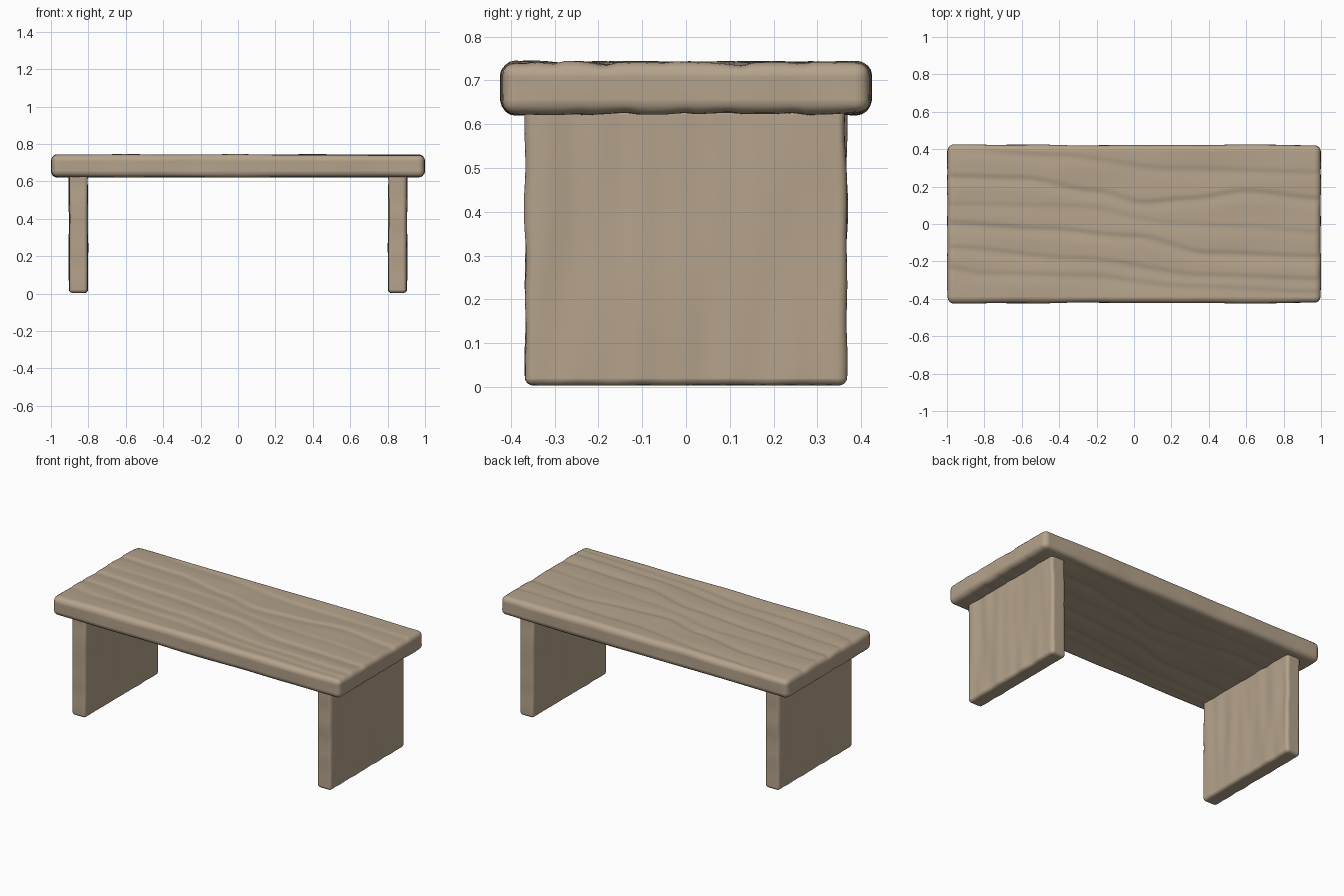
import bpy, bmesh, math
from mathutils import Vector, noise

if "Cube" in bpy.data.objects:
    bpy.data.objects.remove(bpy.data.objects["Cube"])

wood = bpy.data.materials.new("light brown wood")
wood.diffuse_color = (0.46, 0.365, 0.26, 1)
wood.use_nodes = True
wood.node_tree.nodes["Principled BSDF"].inputs["Base Color"].default_value = wood.diffuse_color


def rounded_block(name, lo, hi, radius, steps, warp):
    """Bevelled box, sliced into a fine grid, then warped by a function."""
    lo, hi = Vector(lo), Vector(hi)
    bm = bmesh.new()
    bmesh.ops.create_cube(bm, size=1)
    for v in bm.verts:
        v.co = Vector([(lo[i] + hi[i]) / 2 + v.co[i] * (hi[i] - lo[i]) for i in range(3)])
    bmesh.ops.bevel(bm, geom=bm.edges[:], offset=radius, segments=4, profile=0.5, affect='EDGES')
    for axis in range(3):
        a, b = lo[axis] + radius * 1.05, hi[axis] - radius * 1.05
        n = max(2, round((b - a) / steps[axis]))
        normal = Vector([float(i == axis) for i in range(3)])
        for k in range(n + 1):
            bmesh.ops.bisect_plane(bm, geom=bm.verts[:] + bm.edges[:] + bm.faces[:],
                                   plane_co=normal * (a + (b - a) * k / n), plane_no=normal)
    bm.normal_update()
    for v, co in [(v, warp(v.co.copy(), v.normal.copy())) for v in bm.verts]:
        v.co = co
    me = bpy.data.meshes.new(name)
    bm.to_mesh(me)
    bm.free()
    me.materials.append(wood)
    me.polygons.foreach_set("use_smooth", [True] * len(me.polygons))
    ob = bpy.data.objects.new(name, me)
    bpy.context.collection.objects.link(ob)
    return ob


# Wood grain furrows: (x, y) points along each line, with depth
FURROWS = [
    (0.006, [(-1, .25), (-.6, .24), (-.2, .17), (.05, .11), (.3, .13), (.6, .17), (1, .13)]),
    (0.006, [(-1, 0), (-.5, -.03), (0, -.07), (.4, -.16), (1, -.18)]),
    (0.004, [(-1, -.24), (-.8, -.27), (-.3, -.28), (.3, -.34), (1, -.37)]),
    (0.004, [(-1, .40), (-.4, .36), (.2, .29), (1, .27)]),
    (0.005, [(-1, -.13), (-.3, -.19), (.4, -.28), (1, -.30)]),
    (0.003, [(-1, .10), (-.3, .09), (.2, .0), (.6, -.02), (1, -.05)]),
]


def path_y(pts, x):
    for (x0, y0), (x1, y1) in zip(pts, pts[1:]):
        if x <= x1:
            t = max(0, (x - x0) / (x1 - x0))
            return y0 + (y1 - y0) * t * t * (3 - 2 * t)
    return pts[-1][1]


def grain(x, y):
    h = 0
    for depth, pts in FURROWS:
        t = y - path_y(pts, x)
        h -= depth * math.exp(-(t / (0.014 if t > 0 else 0.04)) ** 2)
    return h


def wobble(p, scale, seed):
    return noise.noise(Vector((p.x * scale[0], p.y * scale[1], p.z * scale[2])) + Vector((seed, seed, seed)))


def warp_seat(p, n):
    if n.z > 0.5:
        p.z += grain(p.x, p.y) * n.z
    elif n.z < -0.5:
        p.z -= 0.6 * grain(-p.x, p.y) * n.z * -1
    p.y += n.y * 0.006 * wobble(p, (4, 0, 5), 3)
    p.x += n.x * 0.004 * wobble(p, (0, 7, 8), 5)
    p.z += n.z * 0.004 * wobble(p, (2.5, 6, 0), 9)
    return p


def warp_leg(p, n):
    # vertical fluting on the broad faces, gentle waviness on the edges
    p.x += n.x * 0.007 * wobble(p, (0, 14, 2.5), 2 if n.x > 0 else 7)
    p.y += n.y * 0.010 * wobble(p, (0, 0, 6), 4 if n.y > 0 else 8)
    if n.z < -0.3:
        p.z += 0.003 + 0.003 * wobble(p, (0, 9, 0), 6)
    return p


# Seat plank
rounded_block("seat", (-0.998, -0.422, 0.622), (0.998, 0.422, 0.743), 0.032,
              (0.03, 0.011, 0.03), warp_seat)

# Panel legs, the left one turned round
leg = rounded_block("right_leg", (0.805, -0.367, 0.0), (0.90, 0.367, 0.64), 0.018,
                    (0.04, 0.015, 0.03), warp_leg)
other = bpy.data.objects.new("left_leg", leg.data.copy())
other.rotation_euler.z = math.pi
bpy.context.collection.objects.link(other)
